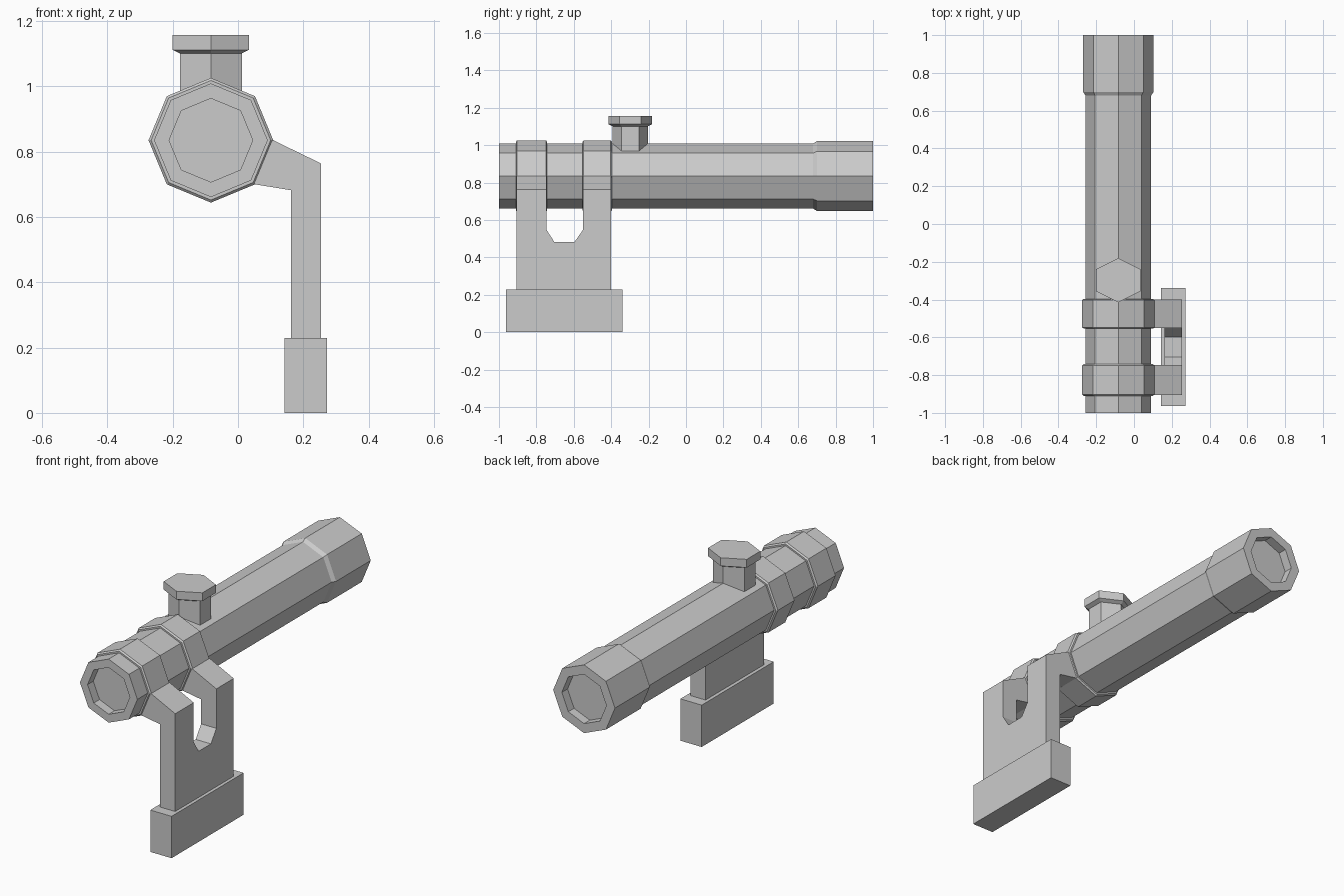
import bpy, bmesh, math
from mathutils import Vector

cube = bpy.data.objects.get("Cube")
if cube:
    bpy.data.objects.remove(cube, do_unlink=True)

grey = bpy.data.materials.new("plain grey")
grey.use_nodes = True
GREY = (0.6, 0.6, 0.6, 1)
grey.diffuse_color = GREY
grey.node_tree.nodes["Principled BSDF"].inputs["Base Color"].default_value = GREY

AXIS_X, AXIS_Z = -0.083, 0.835      # centre line of the tube


def finish(name, bm):
    bmesh.ops.recalc_face_normals(bm, faces=bm.faces)
    mesh = bpy.data.meshes.new(name)
    bm.to_mesh(mesh)
    bm.free()
    mesh.materials.append(grey)
    obj = bpy.data.objects.new(name, mesh)
    bpy.context.collection.objects.link(obj)
    return obj


def loft(name, rings):
    """Skin a series of equal point rings and cap both ends."""
    bm = bmesh.new()
    loops = [[bm.verts.new(p) for p in ring] for ring in rings]
    for a, b in zip(loops, loops[1:]):
        for i in range(len(a)):
            j = (i + 1) % len(a)
            bm.faces.new((a[i], a[j], b[j], b[i]))
    bm.faces.new(loops[0])
    bm.faces.new(loops[-1])
    return finish(name, bm)


def turned_tube(name, profile, sides=8):
    """Turn (y, radius) pairs around the tube's centre line."""
    angles = [math.tau * i / sides for i in range(sides)]
    return loft(name, [[Vector((AXIS_X + r * math.cos(a), y, AXIS_Z + r * math.sin(a)))
                        for a in angles] for y, r in profile])


def prism(name, outline, start, end, place):
    return loft(name, [[place(u, v, t) for u, v in outline] for t in (start, end)])


# Tube with a wider rear end and recessed caps
turned_tube("scope_tube", [(-0.95, 0.128), (-1, 0.128), (-1, 0.174), (0.68, 0.174),
                           (0.7, 0.187), (1, 0.187), (1, 0.135), (0.95, 0.135)])

# Two clamp rings with small chamfers
for name, front, back in (("front_ring", -0.906, -0.746), ("rear_ring", -0.55, -0.4)):
    turned_tube(name, [(front - 0.004, 0.165), (front - 0.004, 0.183), (front + 0.003, 0.191),
                       (back - 0.003, 0.191), (back + 0.004, 0.183), (back + 0.004, 0.165)])

# Side bracket: bent profile, split into two arms by a notch
bracket = prism("side_bracket",
                [(0.108, 0.835), (0.254, 0.764), (0.254, 0.2), (0.162, 0.2),
                 (0.162, 0.682), (0.052, 0.70), (0.02, 0.79)],
                -0.906, -0.4, lambda x, z, y: Vector((x, y, z)))
notch = prism("notch_cutter",
              [(-0.746, 1.2), (-0.746, 0.548), (-0.703, 0.481),
               (-0.597, 0.481), (-0.55, 0.548), (-0.55, 1.2)],
              -0.5, 0.5, lambda y, z, x: Vector((x, y, z)))
notch.hide_render = True
cut = bracket.modifiers.new("notch", 'BOOLEAN')
cut.operation = 'DIFFERENCE'
cut.solver = 'EXACT'
cut.object = notch
bpy.context.view_layer.objects.active = bracket
bpy.ops.object.modifier_apply(modifier=cut.name)
bpy.data.objects.remove(notch, do_unlink=True)

# Foot block under the bracket
prism("foot_block", [(0.143, 0), (0.272, 0), (0.272, 0.229), (0.143, 0.229)],
      -0.963, -0.34, lambda x, z, y: Vector((x, y, z)))

# Six-sided adjustment knob, slightly wide across its flats
hexagon = [math.tau * (i + 0.5) / 6 for i in range(6)]
loft("adjustment_knob",
     [[Vector((AXIS_X + 1.155 * r * math.cos(a), -0.298 + r * math.sin(a), z)) for a in hexagon]
      for z, r in ((0.9, 0.095), (1.101, 0.095), (1.112, 0.117), (1.157, 0.117))])
